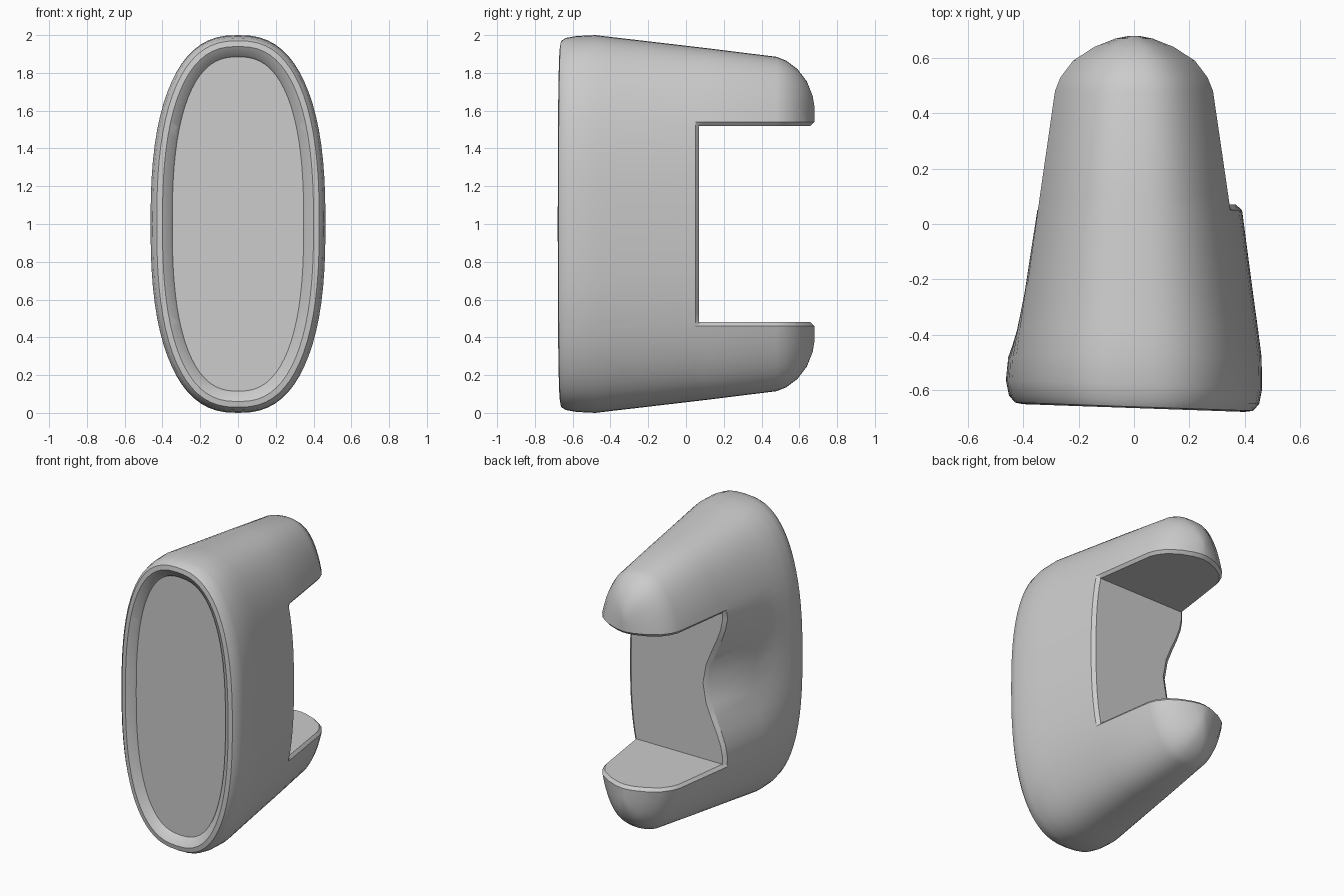
import bpy, bmesh, math
from mathutils import Vector

cube = bpy.data.objects.get("Cube")
if cube:
    bpy.data.objects.remove(cube, do_unlink=True)

# Material
grey = bpy.data.materials.new("light_grey")
grey.use_nodes = True
colour = (0.6, 0.6, 0.6, 1)
grey.diffuse_color = colour
grey.node_tree.nodes["Principled BSDF"].inputs["Base Color"].default_value = colour

SIDES = 72
NOTCH_Y, NOTCH_Z = 0.07, 0.52   # back wall of the notch, half its height
CHAMFER = 0.02

# Depth, half width and half height: recess floor, rim, tapered body, domed end
SECTIONS = [
    (-0.62, 0.348, 0.885), (-0.635, 0.358, 0.893), (-0.665, 0.40, 0.94),
    (-0.66, 0.43, 0.97), (-0.635, 0.452, 0.985), (-0.58, 0.463, 0.995),
    (-0.48, 0.461, 1.0), (-0.38, 0.448, 0.988), (-0.25, 0.43, 0.973),
    (0.10, 0.384, 0.932), (0.48, 0.328, 0.885),
    (0.53, 0.308, 0.865), (0.59, 0.262, 0.82), (0.64, 0.18, 0.755),
    (0.67, 0.095, 0.68), (0.68, 0.03, 0.62),
]


def power(v, p):
    return math.copysign(abs(v) ** p, v)


def ring_points(y, width, height):
    """Squared-off oval, with a finger groove pressed into one flank."""
    groove = 0.19 * max((y + 0.5) / 0.57, 0) if y < 0.2 else 0
    slant = 0.035 if y < -0.5 else 0
    for i in range(SIDES):
        t = 2 * math.pi * i / SIDES
        x, z = width * power(math.cos(t), 0.8), height * power(math.sin(t), 0.8)
        if x < 0 and abs(z) < 0.56:
            x += groove * math.cos(math.pi * z / 1.12) ** 2
        yield x, y - slant * x, z + 1


# Body: loft through the sections
bm = bmesh.new()
rings = [[bm.verts.new(p) for p in ring_points(*s)] for s in SECTIONS]
for a, b in zip(rings, rings[1:]):
    for i in range(SIDES):
        j = (i + 1) % SIDES
        bm.faces.new((a[i], a[j], b[j], b[i]))
bm.faces.new(rings[0])
bm.faces.new(rings[-1])
bmesh.ops.recalc_face_normals(bm, faces=bm.faces)

# Notch: slice the surface along the walls and along their chamfers
for inset in (0, CHAMFER):
    slices = [((0, NOTCH_Y - inset, 0), (0, 1, 0))]
    slices += [((0, 0, 1 + s * (NOTCH_Z + inset)), (0, 0, 1)) for s in (-1, 1)]
    for point, normal in slices:
        bmesh.ops.bisect_plane(bm, geom=bm.verts[:] + bm.edges[:] + bm.faces[:],
                               dist=1e-5, plane_co=point, plane_no=normal)

# Notch: remove the skin between the arms
bm.normal_update()
skin = []
for f in bm.faces:
    c = f.calc_center_median()
    if c.y > NOTCH_Y and abs(c.z - 1) < NOTCH_Z:
        skin.append(f)
normals = {v: v.normal.copy() for v in bm.verts}
bmesh.ops.delete(bm, geom=skin, context='FACES')

# Notch: pull its outline inwards to form the chamfer
for v in bm.verts:
    gap = max(abs(v.co.z - 1) - NOTCH_Z, NOTCH_Y - v.co.y)
    if gap < CHAMFER:
        n = normals[v]
        inward = Vector((n.x, n.y if v.co.y > NOTCH_Y + 0.01 else 0, 0))
        if inward.length > 0:
            v.co -= inward.normalized() * (CHAMFER - max(gap, 0))

# Notch: close the back wall and the two arm faces
rim = list({v for e in bm.edges if e.is_boundary for v in e.verts})
for axis, other, level in ((1, 2, NOTCH_Y), (2, 1, 1 - NOTCH_Z), (2, 1, 1 + NOTCH_Z)):
    wall = [v for v in rim if abs(v.co[axis] - level) < 1e-4]
    mid = sum((v.co for v in wall), Vector()) / len(wall)
    wall.sort(key=lambda v: math.atan2(v.co[other] - mid[other], v.co.x - mid.x))
    bm.faces.new(wall)
bmesh.ops.recalc_face_normals(bm, faces=bm.faces)

mesh = bpy.data.meshes.new("clip_body")
bm.to_mesh(mesh)
bm.free()
mesh.materials.append(grey)
body = bpy.data.objects.new("clip_body", mesh)
bpy.context.collection.objects.link(body)

# Smooth flanks with crisp rim and notch edges
bpy.ops.object.select_all(action='DESELECT')
bpy.context.view_layer.objects.active = body
body.select_set(True)
bpy.ops.object.shade_smooth_by_angle(angle=math.radians(32))
